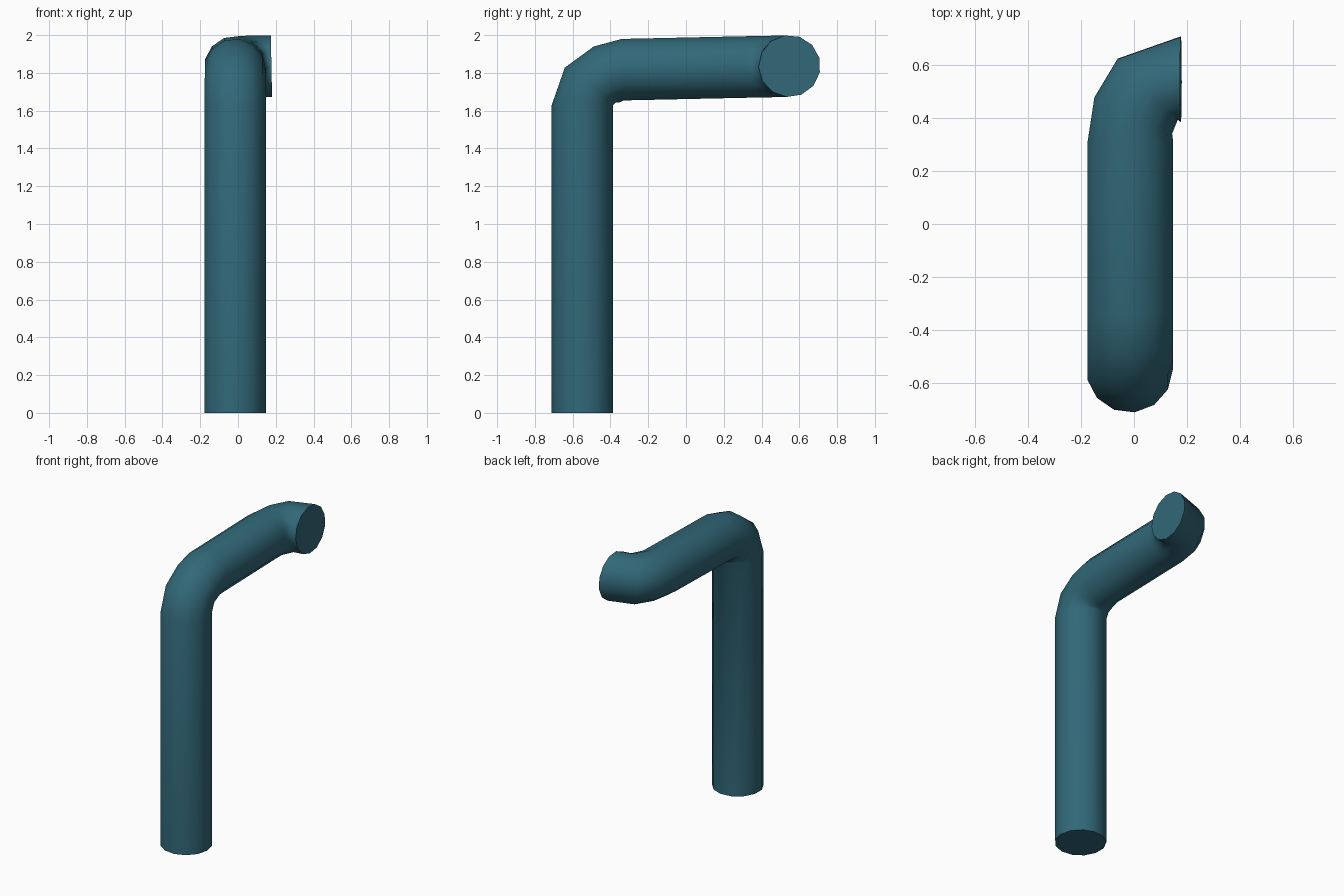
import bpy, bmesh, math
from mathutils import Vector

if "Cube" in bpy.data.objects:
    bpy.data.objects.remove(bpy.data.objects["Cube"])

RADIUS, SIDES = 0.164, 13

# Centre line of the pipe and the direction each ring faces
stations = [
    ((-0.017, -0.548, 0.00), (0, 0, 1)),
    ((-0.017, -0.548, 1.63), (0, 0, 1)),
    ((-0.017, -0.508, 1.735), (0, 0.57, 0.82)),
    ((-0.016, -0.420, 1.792), (0, 0.91, 0.42)),
    ((-0.016, -0.335, 1.817), (0, 1, 0.03)),
    ((-0.016, 0.31, 1.831), (0, 1, 0.02)),
    ((-0.005, 0.41, 1.833), (0.42, 0.91, 0.02)),
    ((0.050, 0.51, 1.835), (0.71, 0.70, 0.02)),
    ((0.177, 0.548, 1.836), (1, 0, 0.02)),
]

# Sweep a ring along the stations, carrying its orientation through the bends
bm = bmesh.new()
rings = []
u, last = Vector((1, 0, 0)), Vector((0, 0, 1))
for centre, direction in stations:
    t = Vector(direction).normalized()
    u = last.rotation_difference(t) @ u
    u = (u - t * u.dot(t)).normalized()
    v = t.cross(u)
    last = t
    ring = []
    for i in range(SIDES):
        a = 2 * math.pi * i / SIDES
        ring.append(bm.verts.new(Vector(centre) + RADIUS * (u * math.cos(a) + v * math.sin(a))))
    rings.append(ring)

for a, b in zip(rings, rings[1:]):
    for i in range(SIDES):
        j = (i + 1) % SIDES
        bm.faces.new((a[i], a[j], b[j], b[i])).smooth = True

# Flat end caps with sharp rims
for cap in (bm.faces.new(rings[0][::-1]), bm.faces.new(rings[-1])):
    for e in cap.edges:
        e.smooth = False

mesh = bpy.data.meshes.new("bent_pipe")
bm.to_mesh(mesh)
bm.free()
pipe = bpy.data.objects.new("bent_pipe", mesh)
bpy.context.collection.objects.link(pipe)

# Teal paint
teal = bpy.data.materials.new("dark teal")
teal.diffuse_color = (0.031, 0.138, 0.188, 1)
teal.use_nodes = True
teal.node_tree.nodes["Principled BSDF"].inputs["Base Color"].default_value = teal.diffuse_color
mesh.materials.append(teal)
